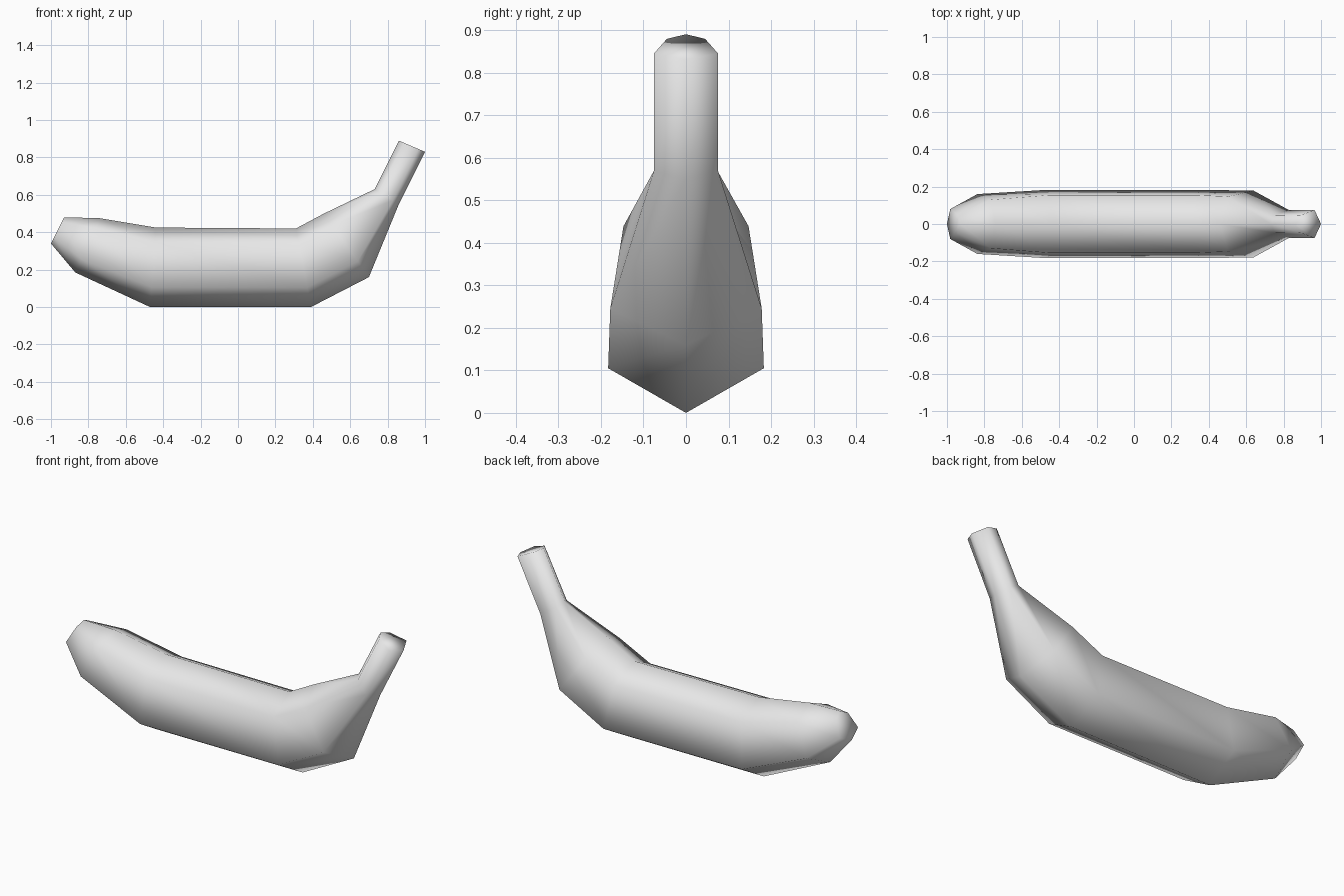
import bpy
import bmesh
from mathutils import Vector

cube = bpy.data.objects.get("Cube")
if cube:
    bpy.data.objects.remove(cube, do_unlink=True)

# One plain grey for the whole fruit
grey = bpy.data.materials.new("light grey")
grey.use_nodes = True
colour = (0.8, 0.8, 0.8, 1.0)
grey.diffuse_color = colour
grey.node_tree.nodes["Principled BSDF"].inputs["Base Color"].default_value = colour

# Stations along the fruit: keel (x, z), ridge (x, z), side and shoulder half widths
SIDE, SHOULDER = 0.25, 0.82
stations = [
    ((-1.0, 0.34), (-0.93, 0.48), 0.08, 0.05),       # blunt tip
    ((-0.87, 0.185), (-0.74, 0.475), 0.16, 0.13),
    ((-0.47, 0.0), (-0.44, 0.425), 0.183, 0.155),    # body
    ((0.39, 0.0), (0.31, 0.42), 0.183, 0.155),
    ((0.70, 0.16), (0.46, 0.50), 0.178, 0.147),      # bend
    ((0.86, 0.55), (0.73, 0.63), 0.075, 0.048),      # stem base
    ((1.0, 0.83), (0.86, 0.89), 0.075, 0.045),       # stem end
]


def section(keel, ridge, side, shoulder):
    """Six-sided ring between the keel and the ridge."""
    low = Vector((keel[0], 0, keel[1]))
    high = Vector((ridge[0], 0, ridge[1]))
    ring = [(0, 0), (SIDE, side), (SHOULDER, shoulder),
            (1, 0), (SHOULDER, -shoulder), (SIDE, -side)]
    return [low.lerp(high, t) + Vector((0, y, 0)) for t, y in ring]


# Loft the rings and close both ends
bm = bmesh.new()
rings = [[bm.verts.new(p) for p in section(*s)] for s in stations]
for a, b in zip(rings, rings[1:]):
    for i in range(len(a)):
        j = (i + 1) % len(a)
        bm.faces.new((a[i], a[j], b[j], b[i]))
bm.faces.new(rings[0])
bm.faces.new(rings[-1])
bmesh.ops.recalc_face_normals(bm, faces=bm.faces)
for face in bm.faces:
    face.smooth = True

mesh = bpy.data.meshes.new("fruit_body")
bm.to_mesh(mesh)
bm.free()
mesh.materials.append(grey)
bpy.context.collection.objects.link(bpy.data.objects.new("fruit_body", mesh))
